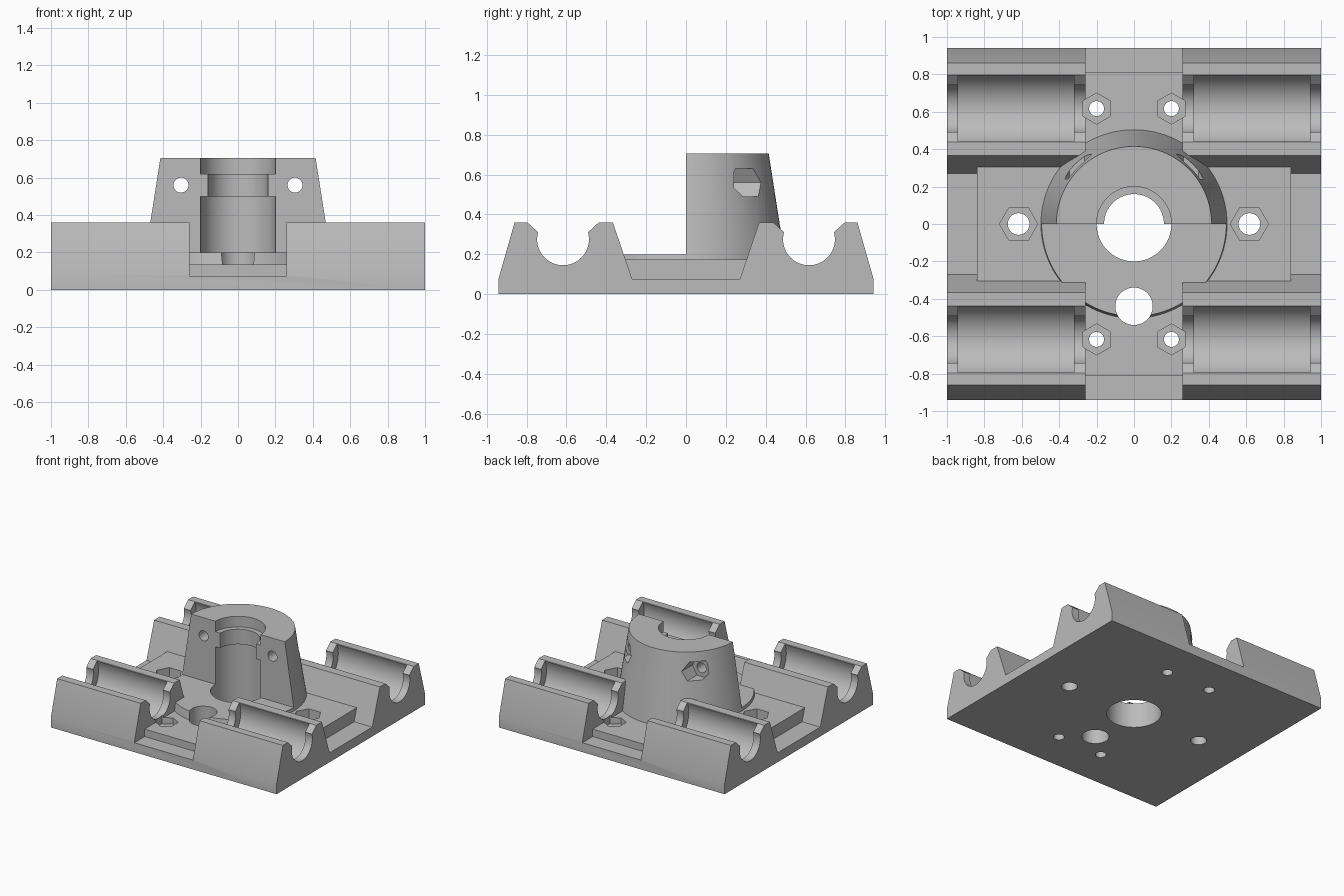
import bpy, bmesh, math
from mathutils import Matrix

if "Cube" in bpy.data.objects:
    bpy.data.objects.remove(bpy.data.objects["Cube"])

grey = bpy.data.materials.new("plain grey")
grey.use_nodes = True
colour = (0.5, 0.5, 0.5, 1)
grey.diffuse_color = colour
grey.node_tree.nodes["Principled BSDF"].inputs["Base Color"].default_value = colour


def finish(name, bm):
    bmesh.ops.recalc_face_normals(bm, faces=bm.faces)
    mesh = bpy.data.meshes.new(name)
    bm.to_mesh(mesh)
    bm.free()
    mesh.materials.append(grey)
    ob = bpy.data.objects.new(name, mesh)
    bpy.context.collection.objects.link(ob)
    return ob


def prism(name, points, x0, x1):
    """Extrude a y-z outline from x0 to x1."""
    bm = bmesh.new()
    face = bm.faces.new([bm.verts.new((x0, y, z)) for y, z in points])
    out = bmesh.ops.extrude_face_region(bm, geom=[face])
    verts = [v for v in out["geom"] if isinstance(v, bmesh.types.BMVert)]
    bmesh.ops.translate(bm, verts=verts, vec=(x1 - x0, 0, 0))
    return finish(name, bm)


def box(name, x0, x1, y0, y1, z0, z1):
    return prism(name, [(y0, z0), (y1, z0), (y1, z1), (y0, z1)], x0, x1)


def cylinder(name, centre, r, start, end, axis="Z", sides=64, r2=None, turn=0):
    """Cylinder or cone along an axis; centre gives the other two coordinates."""
    bm = bmesh.new()
    bmesh.ops.create_cone(bm, cap_ends=True, segments=sides, radius1=r,
                          radius2=r if r2 is None else r2, depth=end - start)
    mid, (a, b) = (start + end) / 2, centre
    spin = Matrix.Rotation(turn, 4, "Z")
    if axis == "X":
        place = Matrix.Translation((mid, a, b)) @ Matrix.Rotation(math.pi / 2, 4, "Y")
    elif axis == "Y":
        place = Matrix.Translation((a, mid, b)) @ Matrix.Rotation(-math.pi / 2, 4, "X")
    else:
        place = Matrix.Translation((a, b, mid))
    bmesh.ops.transform(bm, matrix=place @ spin, verts=bm.verts)
    return finish(name, bm)


def combine(target, tool, operation="DIFFERENCE"):
    mod = target.modifiers.new(tool.name, "BOOLEAN")
    mod.operation, mod.object, mod.solver = operation, tool, "EXACT"
    bpy.context.view_layer.objects.active = target
    bpy.ops.object.modifier_apply(modifier=mod.name)
    bpy.data.objects.remove(tool)


# Base with the two sloped ridges, opened across the middle
half = [(0.94, 0), (0.94, 0.08), (0.86, 0.36), (0.367, 0.36), (0.27, 0.075)]
carriage = prism("bearing_carriage", half + [(-y, z) for y, z in reversed(half)], -1, 1)
combine(carriage, box("middle_gap", -0.26, 0.26, -1, 1, 0.075, 0.5))

# Raised centre strip, mounting plate and tapered tower
combine(carriage, box("centre_strip", -0.26, 0.26, -0.81, 0.81, 0.03, 0.135), "UNION")
combine(carriage, box("mounting_plate", -0.84, 0.84, -0.304, 0.304, 0.04, 0.175), "UNION")
tower = cylinder("tower", (0, 0), 0.522, 0.02, 0.705, sides=96, r2=0.415)
combine(tower, box("tower_front", -0.7, 0.7, -0.7, 0, 0.2, 0.9))
combine(carriage, tower, "UNION")

# Stepped bore for the tool neck
combine(carriage, cylinder("lower_bore", (0, 0), 0.2, -0.1, 0.5))
combine(carriage, cylinder("neck_bore", (0, 0), 0.16, 0.4, 0.8))
combine(carriage, cylinder("upper_bore", (0, 0), 0.2, 0.62, 0.8))
combine(carriage, cylinder("front_hole", (0, -0.44), 0.1, -0.1, 0.4))

# Four bearing cradles: bearing pocket, shaft clearance and flared mouth
bearing_y, bearing_z = 0.617, 0.275
for side in (-1, 1):
    for row in (-1, 1):
        y = row * bearing_y
        lo, hi = sorted((side * 0.32, side * 0.94))
        combine(carriage, cylinder("pocket", (y, bearing_z), 0.195, lo, hi, "X"))
        lo, hi = sorted((side * 0.24, side * 1.1))
        combine(carriage, cylinder("shaft", (y, bearing_z), 0.13, lo, hi, "X"))
        mouth = [(y - 0.1, 0.287), (y + 0.1, 0.287), (y + 0.19, 0.37), (y - 0.19, 0.37)]
        combine(carriage, prism("mouth", mouth, lo, hi))
        # Small screw holes with nut recesses beside the cradles
        spot = (side * 0.2, y)
        combine(carriage, cylinder("screw", spot, 0.04, -0.1, 0.3, sides=32))
        combine(carriage, cylinder("nut", spot, 0.083, 0.085, 0.5, sides=6))

    # Plate screws and the clamp screws through the tower
    spot = (side * 0.617, 0)
    combine(carriage, cylinder("screw", spot, 0.058, -0.1, 0.3, sides=32))
    combine(carriage, cylinder("nut", spot, 0.102, 0.085, 0.3, sides=6, turn=math.pi / 6))
    spot = (side * 0.305, 0.56)
    combine(carriage, cylinder("clamp_screw", spot, 0.04, -0.1, 0.6, "Y", 32))
    combine(carriage, cylinder("clamp_nut", spot, 0.081, 0.24, 0.6, "Y", 6, turn=math.pi / 6))

# Smooth the round walls, keep edges crisp
bpy.ops.object.select_all(action="DESELECT")
carriage.select_set(True)
bpy.context.view_layer.objects.active = carriage
bpy.ops.object.shade_smooth_by_angle(angle=math.radians(25))
